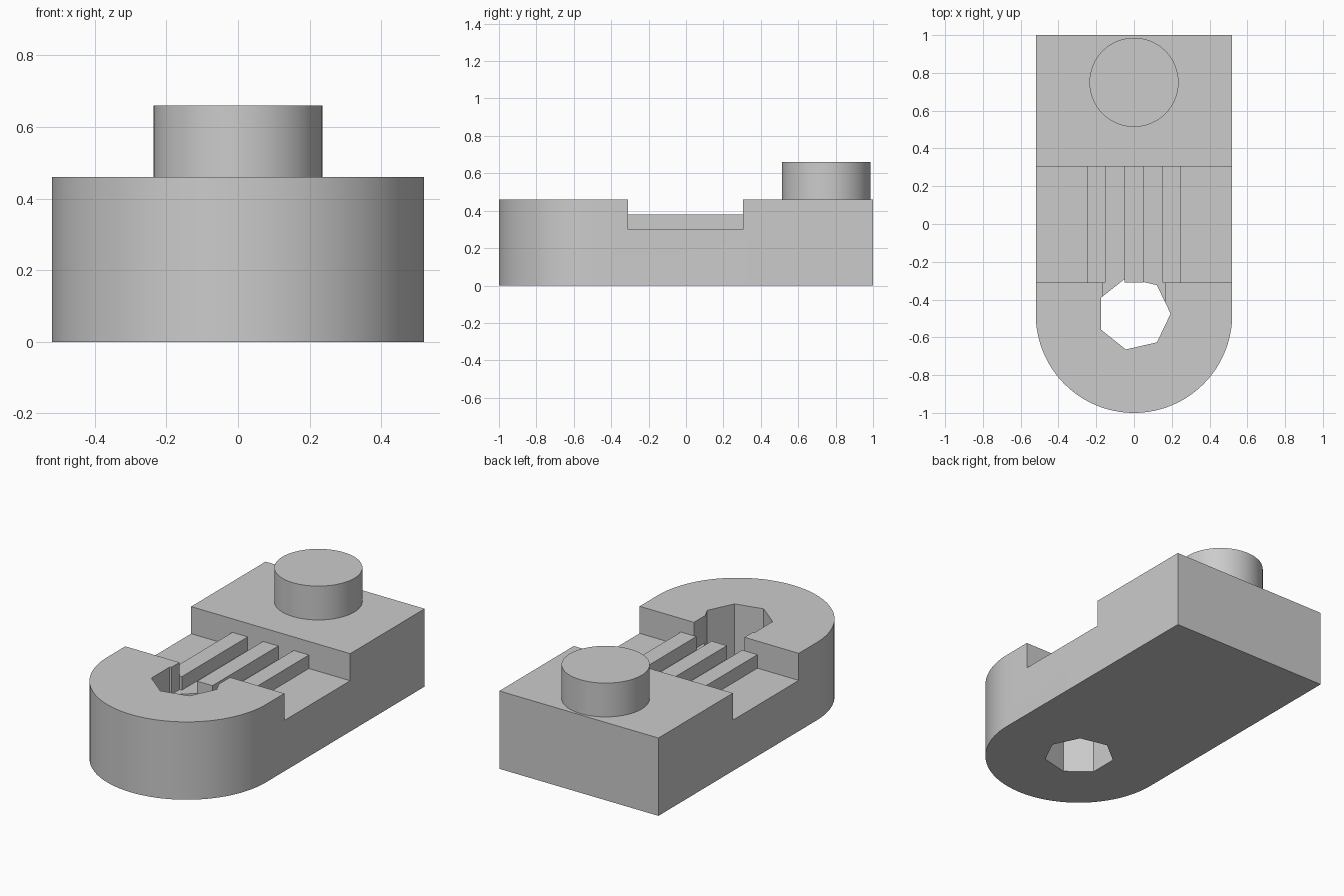
import bpy, bmesh, math

if "Cube" in bpy.data.objects:
    bpy.data.objects.remove(bpy.data.objects["Cube"], do_unlink=True)

grey = bpy.data.materials.new("plain grey")
grey.use_nodes = True
colour = (0.6, 0.6, 0.6, 1)
grey.diffuse_color = colour
grey.node_tree.nodes["Principled BSDF"].inputs["Base Color"].default_value = colour

HALF_W, TOP, FLOOR, RIB_TOP = 0.52, 0.46, 0.30, 0.38
SLOT_FRONT, SLOT_BACK = -0.31, 0.305
HOLE_Y = -0.475


def prism(name, outline, z0, z1):
    """Extrude a flat counter-clockwise outline from z0 to z1."""
    bm = bmesh.new()
    face = bm.faces.new([bm.verts.new((x, y, z0)) for x, y in outline])
    ext = bmesh.ops.extrude_face_region(bm, geom=[face], use_keep_orig=True)
    verts = [v for v in ext["geom"] if isinstance(v, bmesh.types.BMVert)]
    bmesh.ops.translate(bm, verts=verts, vec=(0, 0, z1 - z0))
    bmesh.ops.recalc_face_normals(bm, faces=bm.faces)
    mesh = bpy.data.meshes.new(name)
    bm.to_mesh(mesh)
    bm.free()
    mesh.materials.append(grey)
    obj = bpy.data.objects.new(name, mesh)
    bpy.context.collection.objects.link(obj)
    return obj


def box(name, x0, x1, y0, y1, z0, z1):
    return prism(name, [(x0, y0), (x1, y0), (x1, y1), (x0, y1)], z0, z1)


def arc(cy, r, start, end, steps):
    angles = [start + (end - start) * i / steps for i in range(steps + 1)]
    return [(r * math.cos(a), cy + r * math.sin(a)) for a in angles]


def activate(obj):
    bpy.ops.object.select_all(action="DESELECT")
    obj.select_set(True)
    bpy.context.view_layer.objects.active = obj


def cut(target, cutter):
    cutter.hide_render = True
    mod = target.modifiers.new("cut", "BOOLEAN")
    mod.operation, mod.solver, mod.object = "DIFFERENCE", "EXACT", cutter
    activate(target)
    bpy.ops.object.modifier_apply(modifier=mod.name)
    bpy.data.objects.remove(cutter, do_unlink=True)


def smooth(obj):
    activate(obj)
    bpy.ops.object.shade_smooth_by_angle(angle=math.radians(30))


# Body: a block with a rounded front end
outline = arc(HALF_W - 1, HALF_W, math.pi, math.tau, 64)
body = prism("body", outline + [(HALF_W, 1), (-HALF_W, 1)], 0, TOP)

# Cross slot, seven-sided through hole, and the opening joining them
cut(body, box("slot_cutter", -1, 1, SLOT_FRONT, SLOT_BACK, FLOOR, 1))
cut(body, prism("hole_cutter", arc(HOLE_Y, 0.194, 0, math.tau, 7)[:-1], -1, 1))
cut(body, box("opening_cutter", -0.165, 0.165, HOLE_Y, SLOT_FRONT + 0.1, FLOOR, 1))
smooth(body)

# Three ribs along the slot floor
for name, x in (("right_rib", -0.2), ("middle_rib", 0), ("left_rib", 0.2)):
    box(name, x - 0.05, x + 0.05, SLOT_FRONT, SLOT_BACK, FLOOR, RIB_TOP)

# Round peg on the back end
peg = prism("peg", arc(0.75, 0.236, 0, math.tau, 64)[:-1], TOP, 0.66)
smooth(peg)
